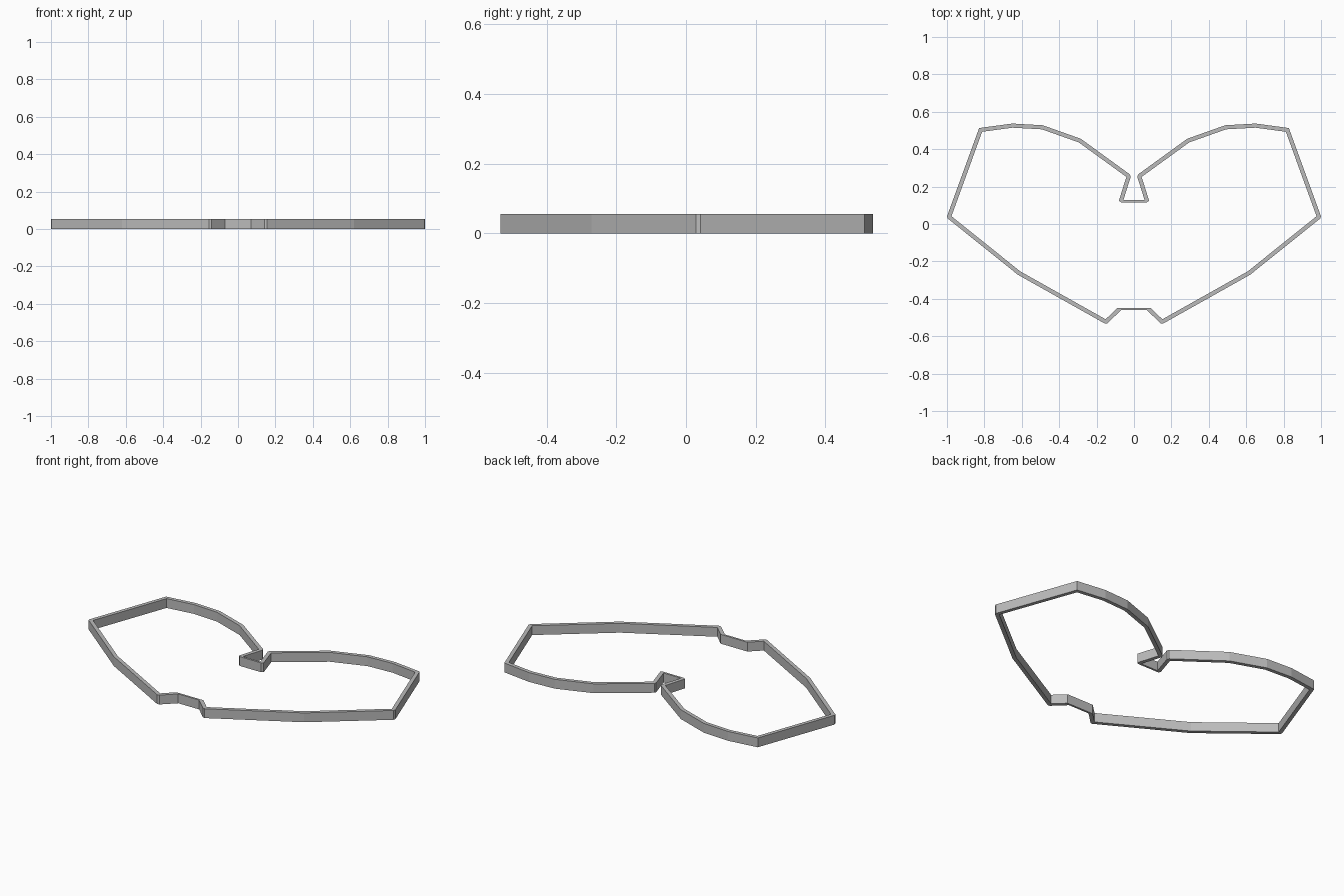
import bpy, bmesh
from mathutils import Vector
from mathutils.geometry import intersect_line_line_2d  # noqa: F401

cube = bpy.data.objects.get("Cube")
if cube:
    bpy.data.objects.remove(cube)

HEIGHT = 0.055
WALL = 0.011        # half thickness of the band
THIN_WALL = 0.006   # half thickness of the two short flat bridges
SHARP = 0.45        # corners with a smaller cosine get a clipped outer edge

# Centreline of the left half, from the front notch round to the back notch
half = [(0.078, -0.454), (0.15, -0.523), (0.615, -0.262), (0.989, 0.038),
        (0.82, 0.503), (0.65, 0.526), (0.49, 0.517), (0.29, 0.446),
        (0.028, 0.256), (0.07, 0.122)]
path = [Vector(p) for p in half] + [Vector((-x, y)) for x, y in reversed(half)]
count = len(path)

dirs = [(path[(i + 1) % count] - path[i]).normalized() for i in range(count)]
widths = [THIN_WALL if abs(d.y) < 0.001 else WALL for d in dirs]


def cross(a, b):
    return a.x * b.y - a.y * b.x


def corner(i, side):
    """Offset points of one corner: a mitre, or two points where it is clipped."""
    a, b = dirs[i - 1], dirs[i]
    p = path[i] + side * widths[i - 1] * Vector((a.y, -a.x))
    q = path[i] + side * widths[i] * Vector((b.y, -b.x))
    turn = cross(a, b)
    if a.dot(b) < SHARP and turn * side > 0:
        return [p, q]
    return [p + a * (cross(q - p, b) / turn)]


# Flat outline strip: one quad per segment, one triangle per clipped corner
bm = bmesh.new()
rails = [[[bm.verts.new((v.x, v.y, 0)) for v in corner(i, s)] for i in range(count)]
         for s in (1, -1)]
outer, inner = rails
for i in range(count):
    j = (i + 1) % count
    bm.faces.new([outer[i][-1], outer[j][0], inner[j][0], inner[i][-1]])
    if len(outer[i]) + len(inner[i]) > 2:
        bm.faces.new(outer[i] + inner[i][::-1])

# Raise the strip into a band
raised = bmesh.ops.extrude_face_region(bm, geom=bm.faces[:], use_keep_orig=True)
top = [g for g in raised["geom"] if isinstance(g, bmesh.types.BMVert)]
bmesh.ops.translate(bm, verts=top, vec=(0, 0, HEIGHT))
bmesh.ops.recalc_face_normals(bm, faces=bm.faces[:])

mesh = bpy.data.meshes.new("outline_band")
bm.to_mesh(mesh)
bm.free()
band = bpy.data.objects.new("outline_band", mesh)
bpy.context.collection.objects.link(band)

# Plain grey finish
grey = bpy.data.materials.new("plain_grey")
grey.use_nodes = True
colour = (0.5, 0.5, 0.5, 1)
grey.diffuse_color = colour
grey.node_tree.nodes["Principled BSDF"].inputs["Base Color"].default_value = colour
mesh.materials.append(grey)
